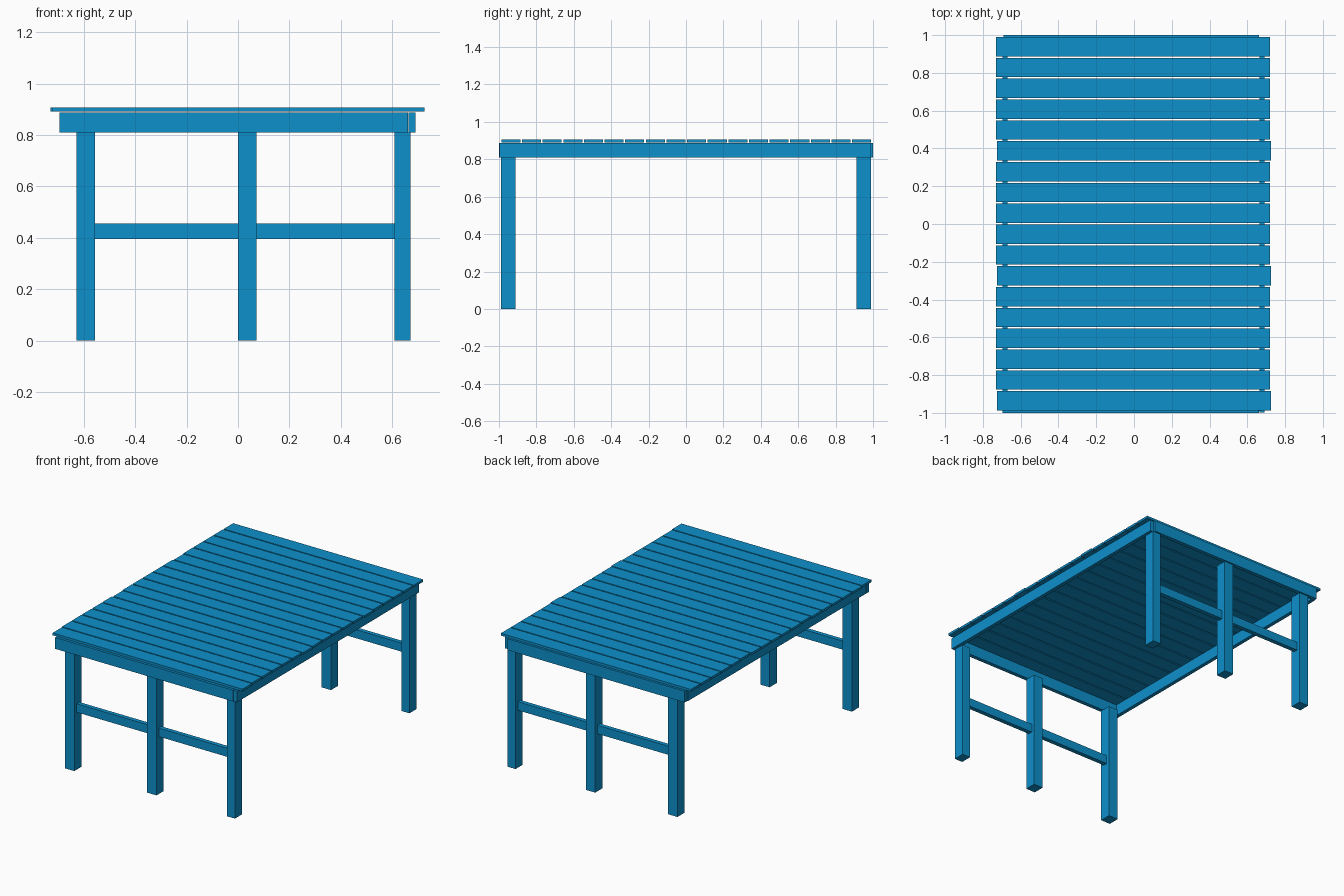
import bpy

if "Cube" in bpy.data.objects:
    bpy.data.objects.remove(bpy.data.objects["Cube"])


def box(name, x, y, z):
    """Box from (min, max) ranges on each axis."""
    bpy.ops.mesh.primitive_cube_add(size=1, location=[sum(r) / 2 for r in (x, y, z)])
    ob = bpy.context.object
    ob.name = name
    ob.scale = [r[1] - r[0] for r in (x, y, z)]
    bpy.ops.object.transform_apply(location=False, rotation=False, scale=True)
    ob.data.materials.append(paint)
    return ob


paint = bpy.data.materials.new("blue_paint")
paint.diffuse_color = (0.004, 0.28, 0.6, 1)
paint.use_nodes = True
paint.node_tree.nodes["Principled BSDF"].inputs["Base Color"].default_value = paint.diffuse_color

# Tabletop slats, every sixth one set slightly to the right
PITCH, WIDTH, COUNT = 0.1103, 0.102, 18
for i in range(COUNT):
    top = 0.99 - i * PITCH
    shift = 0.006 if i % 6 == 5 else 0
    box("slat", (-0.73 + shift, 0.72 + shift), (top - WIDTH, top), (0.891, 0.907))

# Apron boards
AZ = (0.81, 0.888)
box("front_apron", (-0.695, 0.662), (-1.0, -0.973), AZ)
box("back_apron", (-0.69, 0.662), (0.973, 1.0), AZ)
box("right_apron", (0.664, 0.69), (-0.998, 0.986), AZ)
box("left_apron", (-0.695, -0.669), (-0.972, 0.972), AZ)

# Legs and stretchers at both ends
leg_x = [(-0.628, -0.556), (0.0, 0.071), (0.608, 0.67)]
for side, s in (("front", -1), ("back", 1)):
    for x in leg_x:
        box(side + "_leg", x, sorted((s * 0.912, s * 0.99)), (0, 0.81))
    for a, b in zip(leg_x, leg_x[1:]):
        box(side + "_stretcher", (a[1], b[0]), sorted((s * 0.935, s * 0.965)), (0.396, 0.455))
